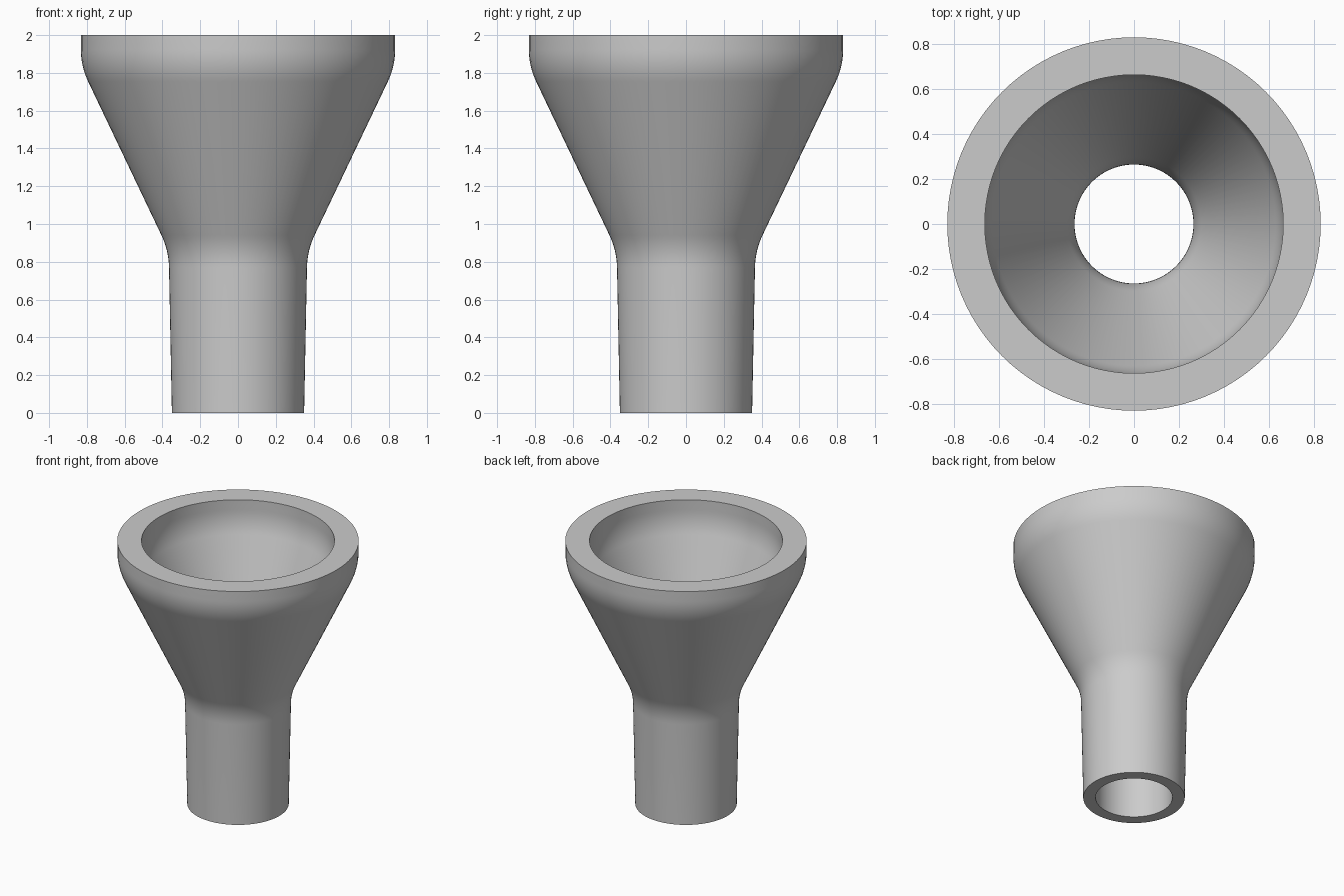
import bpy
import bmesh
import math
from mathutils import Vector

SEGMENTS = 96

cube = bpy.data.objects.get("Cube")
if cube:
    bpy.data.objects.remove(cube, do_unlink=True)

# Plain grey finish
grey = bpy.data.materials.new("plain grey")
grey.use_nodes = True
grey.diffuse_color = (0.6, 0.6, 0.6, 1)
grey.node_tree.nodes["Principled BSDF"].inputs["Base Color"].default_value = grey.diffuse_color


def rounded_wall(points, reach, steps=8):
    """Profile of (radius, height) points with its inner corners rounded."""
    pts = [Vector(p) for p in points]
    wall = [pts[0]]
    for before, corner, after in zip(pts, pts[1:], pts[2:]):
        start = corner + (before - corner).normalized() * reach
        end = corner + (after - corner).normalized() * reach
        for i in range(steps + 1):
            t = i / steps
            wall.append(start.lerp(corner, t).lerp(corner.lerp(end, t), t))
    return wall + [pts[-1]]


# Stem, cone and collar, outside and bore
outer = rounded_wall([(0.35, 0), (0.367, 0.86), (0.832, 1.835), (0.832, 2)], 0.09)
inner = rounded_wall([(0.265, 0), (0.265, 0.86), (0.665, 1.835), (0.665, 2)], 0.09)
profile = outer + inner[::-1]

# Turn the closed profile around the upright axis
bm = bmesh.new()
verts = [bm.verts.new((p.x, 0, p.y)) for p in profile]
edges = [bm.edges.new((v, verts[(i + 1) % len(verts)])) for i, v in enumerate(verts)]
bmesh.ops.spin(bm, geom=verts + edges, cent=(0, 0, 0), axis=(0, 0, 1),
               angle=math.tau, steps=SEGMENTS)
bmesh.ops.remove_doubles(bm, verts=bm.verts, dist=0.0001)
bmesh.ops.recalc_face_normals(bm, faces=bm.faces)

mesh = bpy.data.meshes.new("funnel")
bm.to_mesh(mesh)
bm.free()
mesh.materials.append(grey)
funnel = bpy.data.objects.new("funnel", mesh)
bpy.context.collection.objects.link(funnel)

# Smooth walls with crisp rims
bpy.ops.object.select_all(action="DESELECT")
funnel.select_set(True)
bpy.context.view_layer.objects.active = funnel
bpy.ops.object.shade_smooth_by_angle(angle=math.radians(30))
